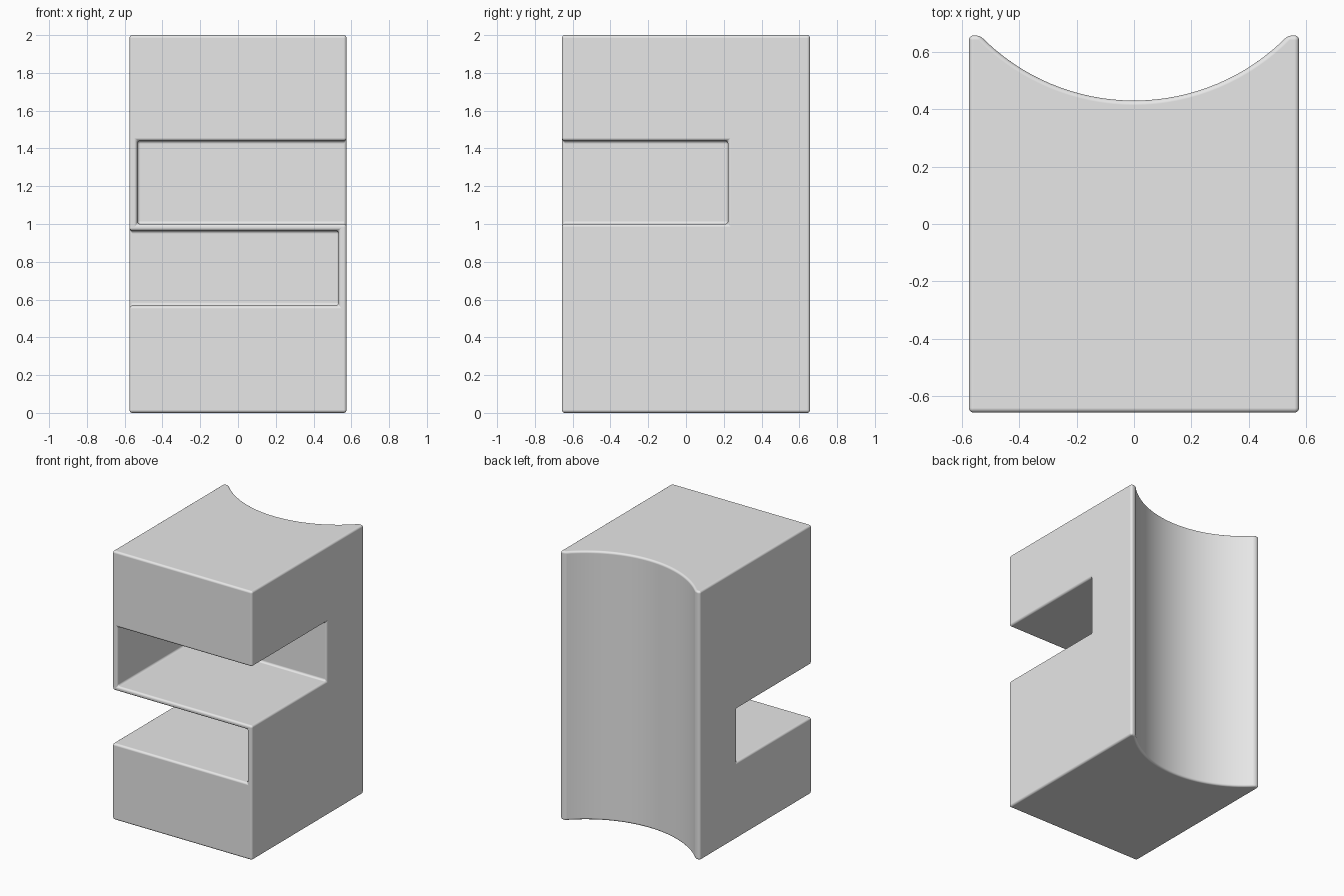
import bpy
import bmesh
import math

cube = bpy.data.objects.get("Cube")
if cube:
    bpy.data.objects.remove(cube, do_unlink=True)

HALF_W, HALF_D, HEIGHT = 0.575, 0.657, 2.0
WALL, SLOT_BACK = 0.533, 0.222
EDGE = 0.016

grey = bpy.data.materials.new("light grey")
grey.use_nodes = True
grey.diffuse_color = (0.8, 0.8, 0.8, 1)
bsdf = next(n for n in grey.node_tree.nodes if n.type == "BSDF_PRINCIPLED")
bsdf.inputs["Base Color"].default_value = (0.8, 0.8, 0.8, 1)


def prism(name, outline, z0, z1):
    """Extrude a closed xy outline between two heights."""
    bm = bmesh.new()
    base = bm.faces.new([bm.verts.new((x, y, z0)) for x, y in outline])
    top = bmesh.ops.extrude_face_region(bm, geom=[base])["geom"]
    bmesh.ops.translate(bm, vec=(0, 0, z1 - z0),
                        verts=[v for v in top if isinstance(v, bmesh.types.BMVert)])
    bmesh.ops.recalc_face_normals(bm, faces=bm.faces)
    for f in bm.faces:
        f.smooth = True
    mesh = bpy.data.meshes.new(name)
    bm.to_mesh(mesh)
    bm.free()
    mesh.materials.append(grey)
    obj = bpy.data.objects.new(name, mesh)
    bpy.context.collection.objects.link(obj)
    return obj


# Block with a concave cylindrical back
RADIUS, CENTRE_Y, STEPS = 0.748, 1.178, 32
sweep = math.acos((CENTRE_Y - HALF_D) / RADIUS)
arc = []
for i in range(STEPS + 1):
    a = sweep * (1 - 2 * i / STEPS)
    arc.append((RADIUS * math.sin(a), CENTRE_Y - RADIUS * math.cos(a)))
outline = [(-HALF_W, -HALF_D), (HALF_W, -HALF_D), (HALF_W, HALF_D)]
body = prism("slotted_block", outline + arc + [(-HALF_W, HALF_D)], 0, HEIGHT)

# Two slots, each open at the front and at one side
for name, side, z0, z1 in (("upper_slot_cutter", 1, 1.0, 1.44),
                           ("lower_slot_cutter", -1, 0.568, 0.964)):
    inner, outer = -side * WALL, side
    cutter = prism(name, [(inner, -1), (outer, -1), (outer, SLOT_BACK),
                          (inner, SLOT_BACK)], z0, z1)
    cutter.hide_render = True
    cutter.hide_viewport = True
    cutter.display_type = "WIRE"
    cut = body.modifiers.new(name, "BOOLEAN")
    cut.operation = "DIFFERENCE"
    cut.solver = "EXACT"
    cut.object = cutter

# Softly rounded edges
bevel = body.modifiers.new("rounded_edges", "BEVEL")
bevel.width = EDGE
bevel.segments = 4
bevel.limit_method = "ANGLE"
bevel.angle_limit = math.radians(30)
bevel.harden_normals = True
